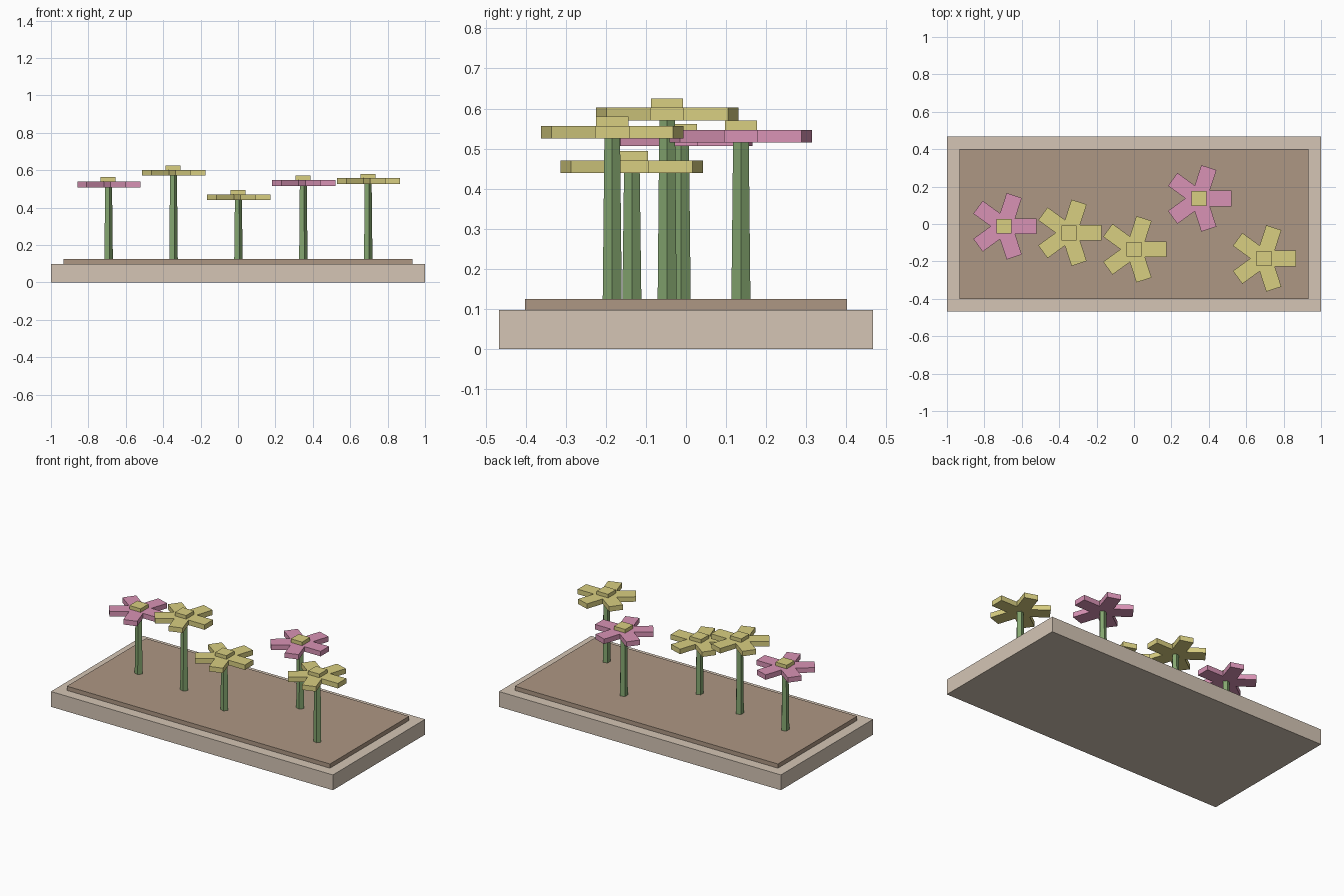
import bpy, bmesh
from math import sin, cos, radians

if "Cube" in bpy.data.objects:
    bpy.data.objects.remove(bpy.data.objects["Cube"])


def material(name, rgb):
    m = bpy.data.materials.new(name)
    m.diffuse_color = (*rgb, 1)
    m.use_nodes = True
    m.node_tree.nodes["Principled BSDF"].inputs["Base Color"].default_value = m.diffuse_color
    return m


STONE = material("stone", (0.66, 0.56, 0.46))
SOIL = material("soil", (0.42, 0.31, 0.23))
GREEN = material("stem_green", (0.23, 0.38, 0.16))
PINK = material("petal_pink", (0.69, 0.29, 0.46))
YELLOW = material("petal_yellow", (0.69, 0.62, 0.22))


def finish(name, bm, mat, loc=(0, 0, 0)):
    bmesh.ops.recalc_face_normals(bm, faces=bm.faces)
    me = bpy.data.meshes.new(name)
    bm.to_mesh(me)
    bm.free()
    me.materials.append(mat)
    ob = bpy.data.objects.new(name, me)
    ob.location = loc
    bpy.context.collection.objects.link(ob)
    return ob


def prism(name, bottom, top, z0, z1, mat, loc=(0, 0, 0)):
    """Solid between two matching outlines."""
    bm = bmesh.new()
    lo = [bm.verts.new((x, y, z0)) for x, y in bottom]
    hi = [bm.verts.new((x, y, z1)) for x, y in top]
    bm.faces.new(lo[::-1])
    bm.faces.new(hi)
    n = len(lo)
    for i in range(n):
        j = (i + 1) % n
        bm.faces.new((lo[i], lo[j], hi[j], hi[i]))
    return finish(name, bm, mat, loc)


def rect(w, d):
    return [(-w / 2, -d / 2), (w / 2, -d / 2), (w / 2, d / 2), (-w / 2, d / 2)]


def polar(r, deg):
    return (r * cos(radians(deg)), r * sin(radians(deg)))


def pentagon(r):
    return [polar(r, 72 * i) for i in range(5)]


def petal_star(length, width):
    """Outline of five straight petals meeting at the middle."""
    pts = []
    h = width / 2
    for i in range(5):
        a = radians(72 * i)
        for s in (-h, h):
            pts.append((length * cos(a) - s * sin(a), length * sin(a) + s * cos(a)))
        pts.append(polar(h / sin(radians(36)), 72 * i + 36))
    return pts


# Planter slab and soil bed
prism("planter_base", rect(2, 0.934), rect(2, 0.934), 0, 0.098, STONE)
prism("soil_bed", rect(1.866, 0.802), rect(1.866, 0.802), 0.098, 0.125, SOIL)

# Flowers: x, y, height of petal underside, petal colour
FLOWERS = [
    (-0.694, -0.012, 0.507, PINK),
    (-0.347, -0.047, 0.570, YELLOW),
    (0.0, -0.135, 0.439, YELLOW),
    (0.347, 0.137, 0.515, PINK),
    (0.694, -0.184, 0.525, YELLOW),
]
for i, (x, y, z, col) in enumerate(FLOWERS, 1):
    at = (x, y, 0)
    prism(f"stem_{i}", pentagon(0.025), pentagon(0.0205), 0.12, z + 0.01, GREEN, at)
    star = petal_star(0.173, 0.085)
    prism(f"petals_{i}", star, star, z, z + 0.032, col, at)
    prism(f"flower_centre_{i}", rect(0.08, 0.08), rect(0.08, 0.08),
          z + 0.02, z + 0.055, YELLOW, at)
